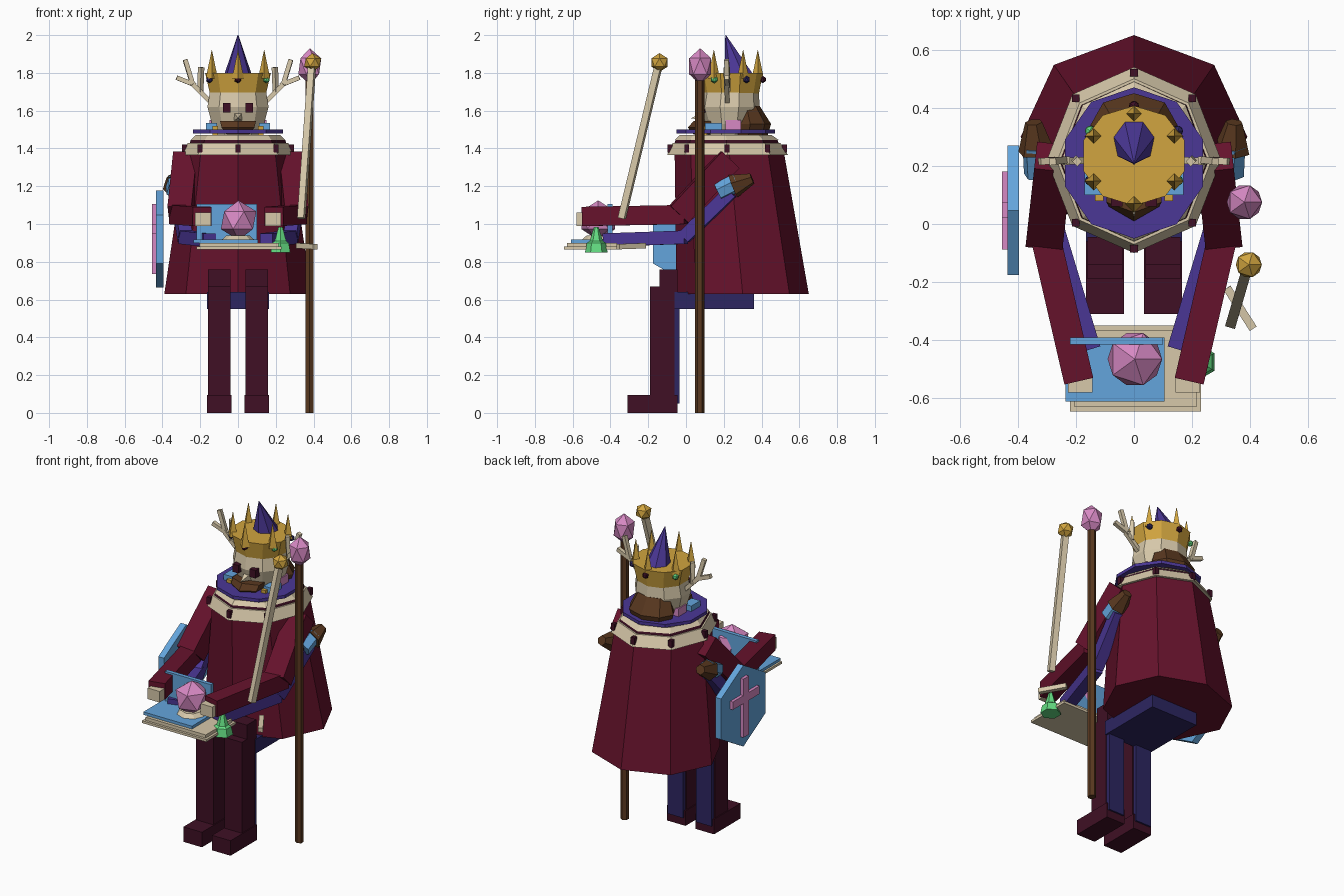
import bpy, bmesh, math
from mathutils import Vector, Matrix

if "Cube" in bpy.data.objects:
    bpy.data.objects.remove(bpy.data.objects["Cube"])


def material(name, rgb):
    m = bpy.data.materials.new(name)
    m.use_nodes = True
    m.diffuse_color = (*rgb, 1)
    m.node_tree.nodes["Principled BSDF"].inputs["Base Color"].default_value = (*rgb, 1)
    return m


MAROON = material("maroon", (0.133, 0.006, 0.025))
WINE = material("dark_wine", (0.05, 0.005, 0.018))
CREAM = material("cream", (0.68, 0.58, 0.4))
PURPLE = material("purple", (0.07, 0.038, 0.305))
NAVY = material("navy", (0.026, 0.019, 0.12))
SKY = material("sky_blue", (0.127, 0.376, 0.72))
PINK = material("pink", (0.68, 0.25, 0.55))
GOLD = material("gold", (0.64, 0.376, 0.05))
BROWN = material("brown", (0.102, 0.04, 0.014))
GREEN = material("green", (0.127, 0.716, 0.223))


def finish(name, bm, mat):
    bmesh.ops.recalc_face_normals(bm, faces=bm.faces)
    mesh = bpy.data.meshes.new(name)
    bm.to_mesh(mesh)
    bm.free()
    mesh.materials.append(mat)
    ob = bpy.data.objects.new(name, mesh)
    bpy.context.collection.objects.link(ob)
    return ob


def loft(name, mat, sides, rings, turn=0.0):
    """Stack polygon rings (centre x, centre y, z, radius x, radius y)."""
    bm = bmesh.new()
    loops = []
    for cx, cy, z, rx, ry in rings:
        angles = [turn + math.tau * i / sides - math.pi / 2 for i in range(sides)]
        loops.append([bm.verts.new((cx + rx * math.cos(a), cy + ry * math.sin(a), z)) for a in angles])
    for low, high in zip(loops, loops[1:]):
        for i in range(sides):
            j = (i + 1) % sides
            bm.faces.new((low[i], low[j], high[j], high[i]))
    bm.faces.new(loops[0])
    bm.faces.new(loops[-1])
    return finish(name, bm, mat)


def box(name, mat, low, high):
    low, high = Vector(low), Vector(high)
    bm = bmesh.new()
    size = Matrix.Diagonal((*(high - low), 1))
    bmesh.ops.create_cube(bm, size=1, matrix=Matrix.Translation((low + high) / 2) @ size)
    return finish(name, bm, mat)


def rod(name, mat, p, q, r1, r2=None, sides=4, turn=math.pi / 4):
    """Prism or cone from p to q; four-sided rods have flat tops."""
    p, q = Vector(p), Vector(q)
    axis = (q - p).normalized()
    side = axis.cross((0, 0, 1))
    side = side.normalized() if side.length > 0.01 else Vector((1, 0, 0))
    up = side.cross(axis)
    frame = Matrix((side, up, axis)).transposed().to_4x4()
    frame = Matrix.Translation((p + q) / 2) @ frame @ Matrix.Rotation(turn, 4, "Z")
    bm = bmesh.new()
    bmesh.ops.create_cone(bm, cap_ends=True, segments=sides, radius1=r1,
                          radius2=r1 if r2 is None else r2, depth=(q - p).length, matrix=frame)
    return finish(name, bm, mat)


def gem(name, mat, centre, radius, stretch=1.0):
    bm = bmesh.new()
    scale = Matrix.Diagonal((radius, radius, radius * stretch, 1))
    bmesh.ops.create_icosphere(bm, subdivisions=1, radius=1, matrix=Matrix.Translation(centre) @ scale)
    return finish(name, bm, mat)


# Robe, hips and fur collar
loft("robe", MAROON, 8, [(0, .3, .63, .39, .35), (0, .23, 1.37, .28, .29)])
box("hips", NAVY, (-.165, -.06, .55), (.165, .36, .64))
loft("collar", CREAM, 8, [(0, .22, 1.365, .3, .32), (0, .215, 1.43, .265, .285)])
loft("collar_stripe", WINE, 8, [(0, .215, 1.43, .255, .275), (0, .215, 1.445, .25, .27)])
loft("collar_top", CREAM, 8, [(0, .215, 1.445, .25, .275), (0, .21, 1.47, .225, .245)])
for i in range(8):
    a = math.tau * i / 8
    c = Vector((.283 * math.cos(a), .218 + .303 * math.sin(a), 1.4))
    box("fur_spot", WINE, c - Vector((.013, .013, .022)), c + Vector((.013, .013, .022)))
loft("ruff", PURPLE, 10, [(0, .21, 1.48, .25, .26), (0, .21, 1.5, .25, .26)])

# Head, face and hair
loft("head", CREAM, 10, [(0, .22, 1.46, .11, .11), (0, .23, 1.53, .145, .13),
                         (0, .23, 1.62, .17, .16), (0, .235, 1.71, .155, .15)])
loft("moustache", BROWN, 6, [(0, .11, 1.475, .07, .07), (0, .11, 1.51, .1, .1), (0, .11, 1.545, .11, .07)])
loft("back_hair", BROWN, 8, [(0, .33, 1.46, .12, .1), (0, .34, 1.53, .15, .11), (0, .32, 1.625, .11, .07)])
rod("nose", CREAM, (0, .11, 1.57), (0, .025, 1.56), .035, 0)
for s in (-1, 1):
    box("eye", WINE, (s * .06 - .02, .06, 1.59), (s * .06 + .02, .12, 1.64))
    box("scarf_side", SKY, (s * .14 - .03, .1, 1.48), (s * .14 + .03, .19, 1.535))
    box("scarf_end", PINK, (s * .13 - .02, .21, 1.48), (s * .13 + .02, .29, 1.55))
    box("earring", GOLD, (s * .12 - .015, .08, 1.46), (s * .12 + .015, .11, 1.52))

    # Antlers
    paths = [((.14, 1.64), (.24, 1.74)), ((.24, 1.74), (.28, 1.87)),
             ((.225, 1.735), (.325, 1.775)), ((.2, 1.7), (.195, 1.83))]
    for (x1, z1), (x2, z2) in paths:
        rod("antler", CREAM, (s * x1, .22, z1), (s * x2, .215, z2), .017)

# Crown
loft("crown", GOLD, 10, [(0, .235, 1.685, .155, .15), (0, .235, 1.8, .183, .172)])
loft("crown_cap", PURPLE, 7, [(0, .285, 1.79, .075, .08), (0, .21, 2.0, .002, .002)])
jewels = [WINE, GREEN, NAVY]
for i in range(6):
    a = math.tau * i / 6 - math.pi / 2
    x, y = .16 * math.cos(a), .225 + .155 * math.sin(a)
    loft("crown_point", GOLD, 4, [(x, y, 1.77, .032, .032), (x, y, 1.92, .001, .001)])
    gem("crown_jewel", jewels[i % 3], (x * 1.09, .235 + (y - .225) * 1.1, 1.765), .02)

# Legs and boots
for s in (-1, 1):
    inner, outer = sorted((s * .04, s * .16))
    box("thigh", WINE, (inner, -.14, .6), (outer, -.045, .76))
    box("leg", WINE, (inner, -.19, .05), (outer, -.06, .67))
    box("leg_back", NAVY, (inner + .005, -.07, .05), (outer - .005, -.035, .64))
    box("boot", WINE, (inner - .005, -.31, 0), (outer + .005, -.045, .095))

    # Upper pair of arms
    rod("upper_sleeve", MAROON, (s * .275, .23, 1.34), (s * .305, -.04, 1.05), .09)
    rod("fore_sleeve", MAROON, (s * .315, 0, 1.05), (s * .19, -.54, 1.04), .072)
    box("upper_hand", CREAM, (s * .185 - .042, -.58, .99), (s * .185 + .042, -.52, 1.06))

    # Lower pair of arms with shoulder pads
    rod("lower_upper_arm", PURPLE, (s * .32, .24, 1.17), (s * .28, -.01, .93), .05)
    rod("lower_forearm", PURPLE, (s * .28, 0, .93), (s * .15, -.43, .915), .05)
    rod("shoulder_pad", SKY, (s * .33, .17, 1.17), (s * .335, .27, 1.22), .05, sides=6)
    rod("shoulder_tip", BROWN, (s * .335, .25, 1.2), (s * .345, .35, 1.24), .065, .03, sides=6)

# Tray with tablet, crystal ball and game piece
box("tray", CREAM, (-.22, -.645, .865), (.23, -.35, .88))
box("tray_pages", CREAM, (-.205, -.63, .88), (.215, -.365, .9))
box("tablet_base", SKY, (-.235, -.61, .9), (.105, -.39, .918))
box("tablet_screen", SKY, (-.22, -.415, .915), (.1, -.39, 1.105))
loft("ball_stand", CREAM, 8, [(0, -.465, .918, .085, .085), (0, -.465, .94, .06, .06)])
gem("crystal_ball", PINK, (.003, -.465, 1.02), .105)
loft("game_piece", GREEN, 6, [(.225, -.475, .85, .06, .06), (.225, -.475, .9, .05, .05),
                              (.225, -.475, .91, .035, .035), (.225, -.475, .985, .012, .012)])

# Sceptre, short wand and tall staff
rod("sceptre", CREAM, (.335, -.34, 1.03), (.392, -.145, 1.84), .025)
gem("sceptre_knob", GOLD, (.395, -.14, 1.855), .05)
rod("wand", CREAM, (.32, -.22, .885), (.41, -.36, .88), .02)
loft("staff", BROWN, 6, [(.378, .073, 0, .025, .025), (.378, .073, 1.76, .025, .025)])
gem("staff_crystal", PINK, (.38, .075, 1.835), .068, 1.4)

# Shield with cross
rod("shield", SKY, (-.395, .047, .92), (-.435, .047, .92), .257, sides=6, turn=0)
box("cross_upright", PINK, (-.455, .02, .735), (-.43, .075, 1.105))
box("cross_bar", PINK, (-.454, -.088, .95), (-.43, .18, 1.0))
